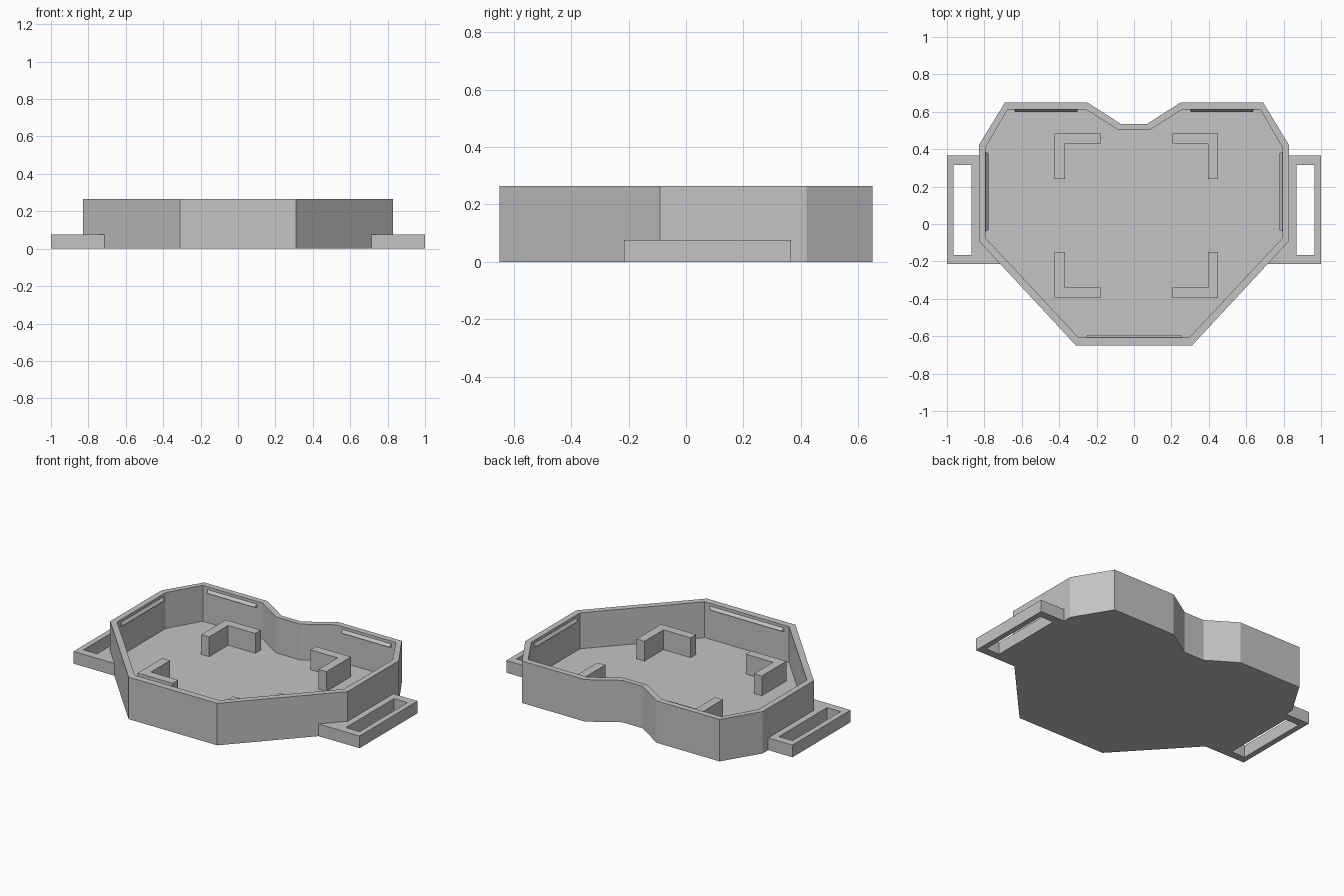
import bpy, bmesh
from math import radians

if "Cube" in bpy.data.objects:
    bpy.data.objects.remove(bpy.data.objects["Cube"], do_unlink=True)

grey = bpy.data.materials.new("plain grey")
grey.use_nodes = True
colour = (0.55, 0.55, 0.55, 1)
grey.diffuse_color = colour
grey.node_tree.nodes["Principled BSDF"].inputs["Base Color"].default_value = colour


def loft(name, loops, ring=False):
    """Bridge matching point loops; cap the ends, or join last to first."""
    bm = bmesh.new()
    rows = [[bm.verts.new(p) for p in loop] for loop in loops]
    pairs = list(zip(rows, rows[1:]))
    if ring:
        pairs.append((rows[-1], rows[0]))
    else:
        bm.faces.new(rows[0])
        bm.faces.new(rows[-1])
    n = len(rows[0])
    for a, b in pairs:
        for i in range(n):
            j = (i + 1) % n
            bm.faces.new((a[i], a[j], b[j], b[i]))
    bmesh.ops.recalc_face_normals(bm, faces=bm.faces)
    mesh = bpy.data.meshes.new(name)
    bm.to_mesh(mesh)
    bm.free()
    mesh.materials.append(grey)
    obj = bpy.data.objects.new(name, mesh)
    bpy.context.collection.objects.link(obj)
    return obj


def at(points, z):
    return [(x, y, z) for x, y in points]


def symmetric(half):
    return half + [(-x, y) for x, y in reversed(half)]


# Heart-shaped tray with a thin wall and a floor
HEIGHT, FLOOR = 0.265, 0.038
outer = symmetric([(0.31, -0.65), (0.83, -0.09), (0.83, 0.42),
                   (0.69, 0.65), (0.25, 0.65), (0.07, 0.535)])
inner = symmetric([(0.295, -0.608), (0.793, -0.075), (0.793, 0.41),
                   (0.675, 0.613), (0.258, 0.613), (0.085, 0.503)])
loft("tray", [at(outer, 0), at(outer, HEIGHT), at(inner, HEIGHT), at(inner, FLOOR)])

# Strap loops on both sides
frame = [(0.70, -0.215), (0.815, -0.09), (0.815, 0.365), (1, 0.365), (1, -0.215)]
slot = [(0.87, -0.165), (0.87, 0), (0.87, 0.315), (0.965, 0.315), (0.965, -0.165)]
for side, s in (("left", 1), ("right", -1)):
    f = [(s * x, y) for x, y in frame]
    h = [(s * x, y) for x, y in slot]
    loft(side + "_strap_loop", [at(f, 0), at(f, 0.077), at(h, 0.077), at(h, 0)], ring=True)

# L-shaped corner brackets on the floor
ARM, THICK = 0.245, 0.055
ell = [(0, 0), (ARM, 0), (ARM, THICK), (THICK, THICK), (THICK, ARM), (0, ARM)]
for side, sx in (("left", 1), ("right", -1)):
    for end, sy in (("front", -1), ("back", 1)):
        pts = [(0.0125 + sx * (0.4375 - x), 0.045 + sy * (0.44 - y)) for x, y in ell]
        loft(f"{end}_{side}_bracket", [at(pts, FLOOR - 0.01), at(pts, 0.163)])


# Small wedge-shaped snap ridges under the rim
def ridge(name, x, y, half, turn):
    ends = [[(s * half, -0.004, 0.252), (s * half, -0.004, 0.222),
             (s * (half - 0.01), 0.014, 0.23)] for s in (-1, 1)]
    obj = loft(name, ends)
    obj.location = (x, y, 0)
    obj.rotation_euler.z = radians(turn)


ridge("front_ridge", 0, -0.608, 0.26, 0)
for side, s in (("left", 1), ("right", -1)):
    ridge(side + "_ridge", s * 0.793, 0.173, 0.215, s * 90)
    ridge("back_" + side + "_ridge", s * 0.47, 0.613, 0.175, 180)
